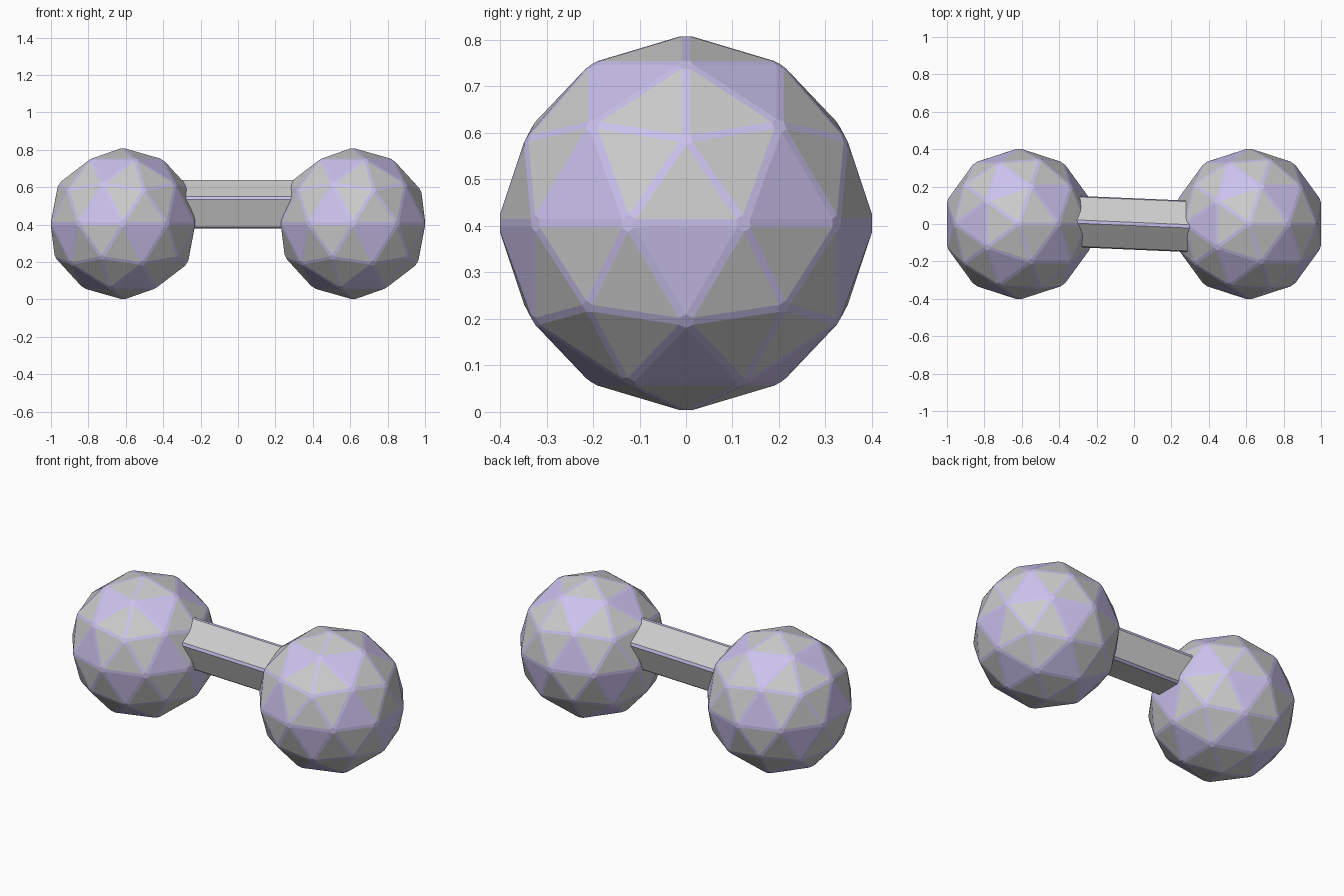
import bpy, bmesh, math
from mathutils import Matrix

if "Cube" in bpy.data.objects:
    bpy.data.objects.remove(bpy.data.objects["Cube"])

LAVENDER = bpy.data.materials.new("lavender")
LAVENDER.diffuse_color = (0.60, 0.54, 0.85, 1)
LAVENDER.use_nodes = True
LAVENDER.node_tree.nodes["Principled BSDF"].inputs["Base Color"].default_value = LAVENDER.diffuse_color
GREY = bpy.data.materials.new("grey")
GREY.diffuse_color = (0.6, 0.6, 0.6, 1)
GREY.use_nodes = True
GREY.node_tree.nodes["Principled BSDF"].inputs["Base Color"].default_value = GREY.diffuse_color


def finish(name, bm, width, matrix):
    # narrow lavender chamfer on every edge
    bmesh.ops.bevel(bm, geom=bm.edges[:], offset=width, offset_type='OFFSET',
                    segments=1, profile=0.5, affect='EDGES', material=1)
    bmesh.ops.transform(bm, matrix=matrix, verts=bm.verts)
    bmesh.ops.recalc_face_normals(bm, faces=bm.faces)
    mesh = bpy.data.meshes.new(name)
    bm.to_mesh(mesh)
    bm.free()
    mesh.materials.append(GREY)
    mesh.materials.append(LAVENDER)
    obj = bpy.data.objects.new(name, mesh)
    bpy.context.collection.objects.link(obj)


# faceted weights: the middle triangle of each icosahedron side is lavender
for name, x in (("left_weight", -0.615), ("right_weight", 0.615)):
    bm = bmesh.new()
    bmesh.ops.create_icosphere(bm, subdivisions=2, radius=0.407)
    for f in bm.faces:
        f.material_index = int(all(len(v.link_edges) == 6 for v in f.verts))
    finish(name, bm, 0.009, Matrix.Translation((x, 0, 0.405)))

# five-sided handle, turned slightly about the vertical
bm = bmesh.new()
bmesh.ops.create_cone(bm, cap_ends=True, segments=5, radius1=0.148,
                      radius2=0.148, depth=0.9)
top = max(bm.verts, key=lambda v: v.co.y)
spin = math.pi / 2 - math.atan2(top.co.y, top.co.x)
place = (Matrix.Translation((0, 0, 0.498))
         @ Matrix.Rotation(math.radians(-2.45), 4, 'Z')
         @ Matrix.Rotation(math.pi / 2, 4, 'Z')
         @ Matrix.Rotation(math.pi / 2, 4, 'X')
         @ Matrix.Rotation(spin, 4, 'Z'))
finish("handle", bm, 0.011, place)
